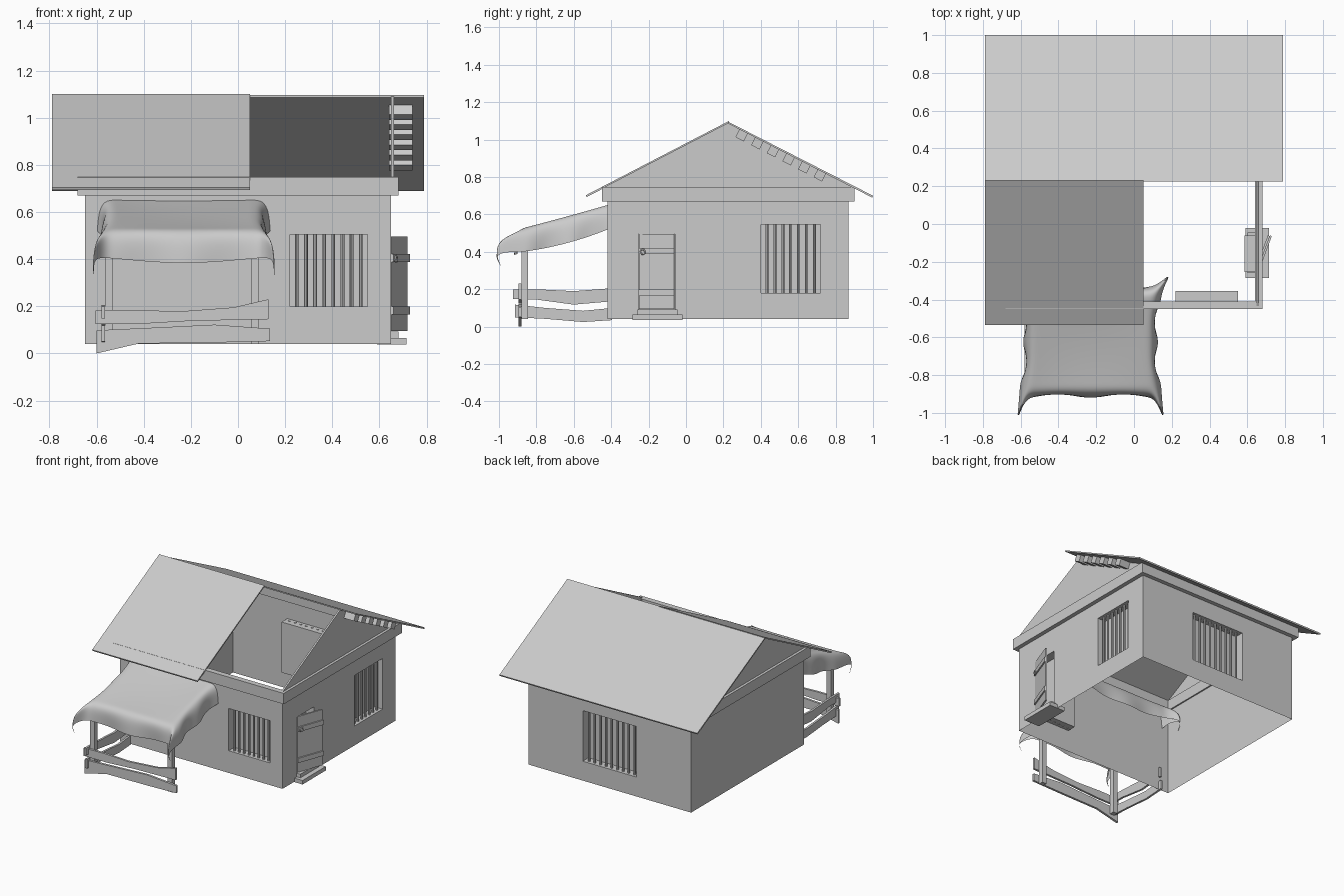
import bpy, math
from mathutils import Vector, Matrix

if "Cube" in bpy.data.objects:
    bpy.data.objects.remove(bpy.data.objects["Cube"])

def mesh(name, verts, faces):
    me = bpy.data.meshes.new(name)
    me.from_pydata([tuple(v) for v in verts], [], faces)
    me.update()
    ob = bpy.data.objects.new(name, me)
    bpy.context.collection.objects.link(ob)
    return ob

def prism(name, pts, axis, a, b):
    """Extrude a 2D outline along x (outline in y,z) or y (outline in x,z)."""
    put = (lambda p, t: (t, p[0], p[1])) if axis == 'x' else (lambda p, t: (p[0], t, p[1]))
    area = sum(p[0] * q[1] - q[0] * p[1] for p, q in zip(pts, pts[1:] + pts[:1]))
    if (area > 0) != (axis == 'x'):
        pts = pts[::-1]
    n = len(pts)
    verts = [put(p, a) for p in pts] + [put(p, b) for p in pts]
    faces = [tuple(range(n))[::-1], tuple(range(n, 2 * n))]
    faces += [(i, (i + 1) % n, (i + 1) % n + n, i + n) for i in range(n)]
    return mesh(name, verts, faces)

def box(name, x, y, z):
    return prism(name, [(y[0], z[0]), (y[1], z[0]), (y[1], z[1]), (y[0], z[1])], 'x', *x)

Z0, Z1, REC = 0.04, 0.67, 0.065

# walls: open shell with blind recesses for windows and door
def wall(name, origin, u, length, openings=()):
    o, u = Vector((*origin, 0)), Vector((*u, 0))
    inward = Vector((-u.y, u.x, 0))
    P = lambda a, z, d=0: o + u * a + inward * d + Vector((0, 0, z))
    us = sorted({0, length, *[v for p in openings for v in p[:2]]})
    zs = sorted({Z0, Z1, *[v for p in openings for v in p[2:4]]})
    verts, faces = [], []
    def quad(*c):
        faces.append(tuple(range(len(verts), len(verts) + 4)))
        verts.extend(c)
    for a, b in zip(us, us[1:]):
        for c, d in zip(zs, zs[1:]):
            if not any(p[0] <= a and b <= p[1] and p[2] <= c and d <= p[3] for p in openings):
                quad(P(a, c), P(b, c), P(b, d), P(a, d))
    for a, b, c, d, bars in openings:
        f = [(a, c), (b, c), (b, d), (a, d)]
        quad(*[P(*p, REC) for p in f])
        for k in range(4):
            p, q = f[k], f[(k + 1) % 4]
            quad(P(*p), P(*q), P(*q, REC), P(*p, REC))
        # window bars
        for i in range(bars):
            m = P(a + (b - a) * (i + 0.75) / (bars + 0.5), (c + d) / 2, 0.025)
            bpy.ops.mesh.primitive_cylinder_add(vertices=8, radius=0.008, depth=d - c + 0.008, location=m)
            bpy.context.object.name = name + "_window_bar"
    return mesh(name, verts, faces)

wall("front_wall", (-0.65, -0.42), (1, 0), 1.30, [(0.87, 1.20, 0.20, 0.505, 8)])
wall("right_wall", (0.65, -0.42), (0, 1), 1.29,
     [(0.165, 0.36, 0.09, 0.495, 0), (0.82, 1.14, 0.18, 0.545, 7)])
wall("back_wall", (0.65, 0.87), (-1, 0), 1.30, [(0.435, 0.865, 0.18, 0.545, 9)])
wall("left_wall", (-0.65, 0.87), (0, -1), 1.29)

# wall plate ring under the roof
BZ = (Z1, 0.748)
box("front_wall_plate", (-0.68, 0.68), (-0.45, -0.41), BZ)
box("back_wall_plate", (-0.68, 0.68), (0.86, 0.90), BZ)
for s, side in ((-1, "left"), (1, "right")):
    box(side + "_wall_plate", sorted((s * 0.64, s * 0.68)), (-0.41, 0.86), BZ)
    # gables
    prism(side + "_gable", [(-0.44, 0.745), (0.89, 0.745), (0.225, 1.09)], 'x',
          s * 0.655 - 0.006, s * 0.655 + 0.006)

# roof slopes: the front one covers only the left half
T = 0.01
prism("back_roof", [(0.225, 1.096), (1.0, 0.70), (0.996, 0.69), (0.225, 1.096 - T)], 'x', -0.79, 0.79)
prism("front_roof", [(0.23, 1.10), (-0.535, 0.703), (-0.531, 0.693), (0.23, 1.10 - T)], 'x', -0.79, 0.05)

# batten blocks under the right overhang
d, n = Vector((0.89, -0.456)), Vector((-0.456, -0.89))
for i in range(6):
    p = Vector((0.225, 1.09)) + d * (0.07 + 0.094 * i)
    c = [p, p + d * 0.05, p + d * 0.05 + n * 0.05, p + n * 0.05]
    prism("roof_batten", [tuple(v) for v in c], 'x', 0.64, 0.74)

# doorstep
box("door_step_lower", (0.59, 0.715), (-0.285, -0.02), (0.037, 0.066))
box("door_step_upper", (0.60, 0.68), (-0.26, -0.045), (0.066, 0.092))

# door standing ajar, built along local y then turned
turn = Matrix.Translation((0.645, -0.25, 0)) @ Matrix.Rotation(-math.atan2(0.07, 0.19), 4, 'Z')
door = [box("door_panel", (-0.006, 0.006), (0, 0.2), (0.094, 0.496))]
for z in (0.165, 0.388):
    door.append(box("door_crossboard", (0.006, 0.015), (0.0, 0.204), (z, z + 0.034)))
bpy.ops.mesh.primitive_torus_add(major_radius=0.013, minor_radius=0.004, major_segments=12,
                                 minor_segments=6, rotation=(0, math.pi / 2, 0))
ring = bpy.context.object
ring.name = "door_ring"
bpy.ops.object.shade_smooth()
ring.matrix_world = turn @ Matrix.Translation((0.018, 0.026, 0.40)) @ Matrix.Rotation(math.pi / 2, 4, 'Y')
for ob in door:
    ob.matrix_world = turn

# porch posts
for x in (-0.565, 0.055):
    box("porch_post", (x, x + 0.035), (-0.88, -0.845), (Z0, 0.51))

# crooked fence planks, front and left
prism("front_plank_upper", [(-0.605, 0.125), (-0.42, 0.125), (-0.2, 0.138), (0.13, 0.145),
      (0.13, 0.23), (-0.02, 0.195), (-0.25, 0.178), (-0.45, 0.185), (-0.605, 0.182)], 'y', -0.896, -0.88)
prism("front_plank_lower", [(-0.6, 0.0), (-0.42, 0.042), (-0.1, 0.046), (0.135, 0.052),
      (0.135, 0.105), (-0.1, 0.122), (-0.3, 0.112), (-0.6, 0.098)], 'y', -0.896, -0.88)
prism("side_plank_upper", [(-0.925, 0.148), (-0.8, 0.145), (-0.6, 0.118), (-0.405, 0.135),
      (-0.405, 0.205), (-0.6, 0.19), (-0.8, 0.20), (-0.925, 0.20)], 'x', -0.58, -0.565)
prism("side_plank_lower", [(-0.915, 0.05), (-0.75, 0.042), (-0.55, 0.025), (-0.395, 0.035),
      (-0.395, 0.10), (-0.55, 0.085), (-0.75, 0.10), (-0.915, 0.118)], 'x', -0.58, -0.565)

# draped awning cloth: sloped top, skirts on four sides, gathered corner lobes
W, L, D = 0.335, 0.255, 0.135
CX, CY = -0.23, -0.625
NX, NY = 44, 38
def drape(s, t):
    es, et = max(abs(s) - W, 0), max(abs(t) - L, 0)
    ss, st = math.copysign(1, s), math.copysign(1, t)
    u, v = max(-1, min(1, s / W)), max(-1, min(1, t / L))
    front = t < 0
    c = min(es, et) / D
    lobe = math.sin(math.pi * 0.86 * c)
    out = lambda e: 0.03 * (1 - math.exp(-e / 0.025))
    pinch = 0.02 * (1 - v * v)
    x = CX + u * (W - pinch) + ss * (out(es) + (0.012 if front else 0.04) * lobe)
    y = CY + v * L + st * (out(et) + (0.10 if front else 0.055) * lobe)
    z = 0.595 + 0.07 * v - 0.012 * (1 - u * u) * (1 - v * v)
    drop = es + et - 0.05 * lobe
    soft = 0.012 * (math.exp(-drop / 0.02) - 1)
    # gentle folds along the hem
    if et > 0:
        y += st * 0.3 * et * 0.25 * math.cos(u * 6)
        drop += et * 0.12 * math.cos(u * 2)
    if es > 0:
        x += ss * es * 0.1 * math.cos(v * 7)
        drop += es * 0.15 * (1 - v * v)
    return x, y, z - max(drop, 0) - soft * 0.4

verts = [drape((2 * i / NX - 1) * (W + D), (2 * j / NY - 1) * (L + D))
         for j in range(NY + 1) for i in range(NX + 1)]
faces = [(j * (NX + 1) + i, j * (NX + 1) + i + 1, (j + 1) * (NX + 1) + i + 1, (j + 1) * (NX + 1) + i)
         for j in range(NY) for i in range(NX)]
cloth = mesh("awning_cloth", verts, faces)
bpy.context.view_layer.objects.active = cloth
sm = cloth.modifiers.new("smooth", 'SMOOTH')
sm.iterations = 3
sub = cloth.modifiers.new("subdivision", 'SUBSURF')
sub.levels = sub.render_levels = 1
cloth.data.polygons.foreach_set("use_smooth", [True] * len(cloth.data.polygons))
